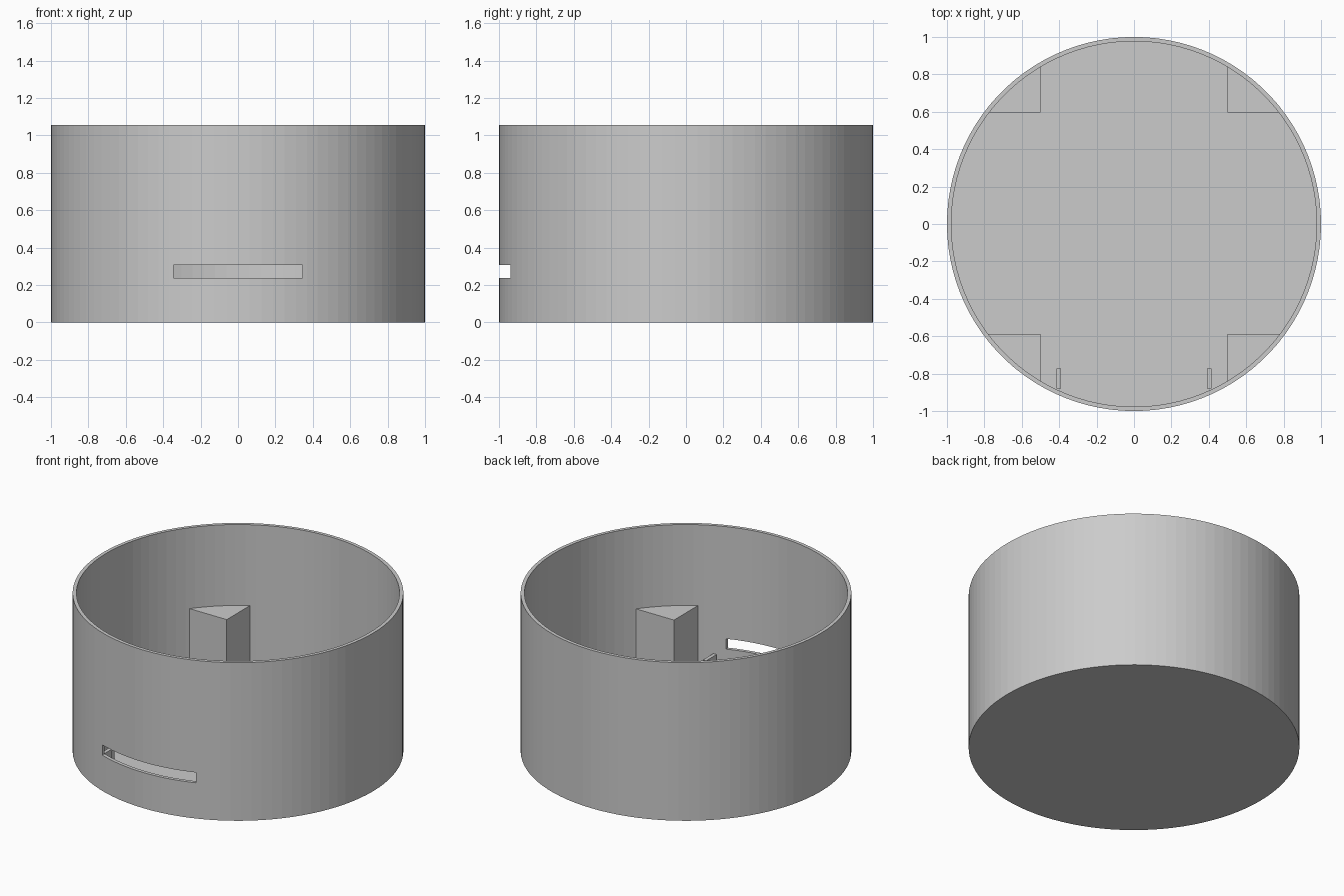
import bpy, bmesh, math
from mathutils import Matrix, Vector

cube = bpy.data.objects.get("Cube")
if cube:
    bpy.data.objects.remove(cube, do_unlink=True)

SIDES = 100
OUTER, INNER = 1.0, 0.977
HEIGHT, FLOOR = 1.055, 0.025
EMBED = 0.987          # inserts end inside the wall thickness

grey = bpy.data.materials.new("plain grey")
grey.use_nodes = True
colour = (0.6, 0.6, 0.6, 1)
grey.diffuse_color = colour
grey.node_tree.nodes["Principled BSDF"].inputs["Base Color"].default_value = colour


def finish(name, bm):
    bmesh.ops.recalc_face_normals(bm, faces=bm.faces)
    mesh = bpy.data.meshes.new(name)
    bm.to_mesh(mesh)
    bm.free()
    mesh.materials.append(grey)
    obj = bpy.data.objects.new(name, mesh)
    bpy.context.collection.objects.link(obj)
    return obj


def box(name, low, high):
    bm = bmesh.new()
    low, high = Vector(low), Vector(high)
    size = Matrix.Diagonal(high - low).to_4x4()
    bmesh.ops.create_cube(bm, size=1, matrix=Matrix.Translation((low + high) / 2) @ size)
    return finish(name, bm)


def prism(name, outline, bottom, top):
    bm = bmesh.new()
    face = bm.faces.new([bm.verts.new((x, y, bottom)) for x, y in outline])
    made = bmesh.ops.extrude_face_region(bm, geom=[face])["geom"]
    moved = [v for v in made if isinstance(v, bmesh.types.BMVert)]
    bmesh.ops.translate(bm, verts=moved, vec=(0, 0, top - bottom))
    return finish(name, bm)


# round open tub: rings from the underside centre, over the rim, to the floor
bm = bmesh.new()
rings = []
for radius, z in ((OUTER, 0), (OUTER, HEIGHT), (INNER, HEIGHT), (INNER, FLOOR)):
    rings.append([bm.verts.new((radius * math.cos(a), radius * math.sin(a), z))
                  for a in (math.tau * i / SIDES for i in range(SIDES))])
for lower, upper in zip(rings, rings[1:]):
    for i in range(SIDES):
        j = (i + 1) % SIDES
        bm.faces.new((lower[i], lower[j], upper[j], upper[i]))
bm.faces.new(rings[0])
bm.faces.new(rings[-1])
tub = finish("tub", bm)

# slot through the front wall
cutter = box("slot_cutter", (-0.345, -1.1, 0.238), (0.345, -0.8, 0.307))
cutter.hide_render = True
cutter.hide_set(True)
cut = tub.modifiers.new("slot", 'BOOLEAN')
cut.operation = 'DIFFERENCE'
cut.solver = 'EXACT'
cut.object = cutter

# four corner posts, each with a square inner corner and a curved back
for side, x_sign in (("left", 1), ("right", -1)):
    for end, y_sign, y_in in (("front", -1, 0.587), ("back", 1, 0.595)):
        start = math.asin(y_in / EMBED)
        stop = math.acos(0.5 / EMBED)
        outline = [(0.5, y_in)]
        for i in range(9):
            a = start + (stop - start) * i / 8
            outline.append((EMBED * math.cos(a), EMBED * math.sin(a)))
        prism(f"{end}_{side}_post", [(x * x_sign, y * y_sign) for x, y in outline],
              FLOOR - 0.01, 0.515)

    # thin upright tab beside the slot
    x = 0.402 * x_sign
    box(f"{side}_tab", (x - 0.012, -0.88, FLOOR - 0.01), (x + 0.012, -0.772, 0.203))
